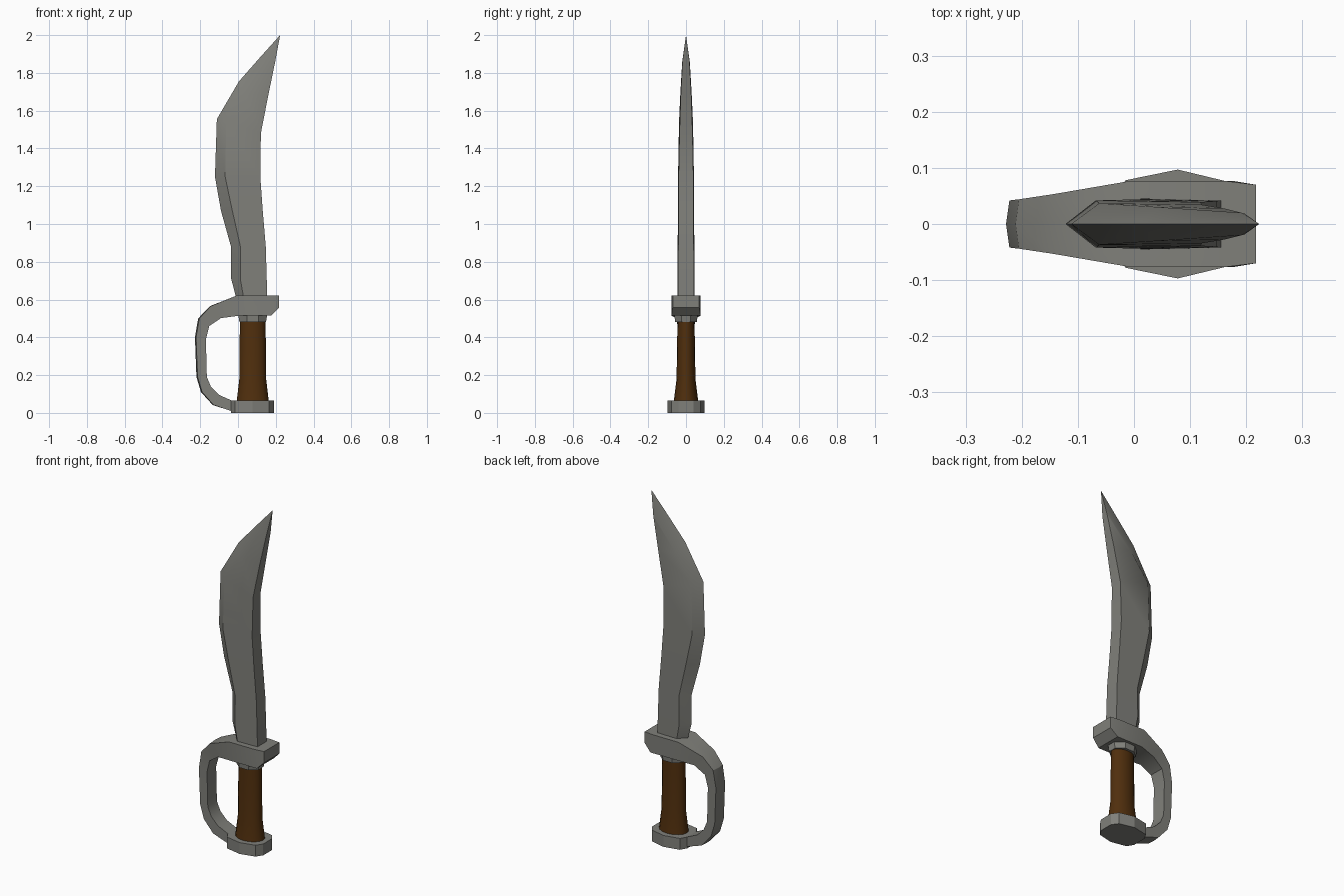
import bpy, bmesh, math

if "Cube" in bpy.data.objects:
    bpy.data.objects.remove(bpy.data.objects["Cube"], do_unlink=True)


def material(name, rgb):
    m = bpy.data.materials.new(name)
    m.use_nodes = True
    m.diffuse_color = (*rgb, 1)
    bsdf = next(n for n in m.node_tree.nodes if n.type == "BSDF_PRINCIPLED")
    bsdf.inputs["Base Color"].default_value = (*rgb, 1)
    return m


steel = material("grey steel", (0.215, 0.215, 0.195))
leather = material("brown leather", (0.08, 0.028, 0.004))


def loft(name, rings, mat, angle=30):
    """Skin a list of equal-length rings and cap both ends."""
    bm = bmesh.new()
    loops = [[bm.verts.new(p) for p in ring] for ring in rings]
    n = len(loops[0])
    for a, b in zip(loops, loops[1:]):
        for i in range(n):
            j = (i + 1) % n
            bm.faces.new((a[i], a[j], b[j], b[i]))
    bm.faces.new(loops[0])
    bm.faces.new(loops[-1])
    bmesh.ops.remove_doubles(bm, verts=bm.verts, dist=0.0005)
    bmesh.ops.recalc_face_normals(bm, faces=bm.faces)
    mesh = bpy.data.meshes.new(name)
    bm.to_mesh(mesh)
    bm.free()
    mesh.materials.append(mat)
    obj = bpy.data.objects.new(name, mesh)
    bpy.context.collection.objects.link(obj)
    bpy.ops.object.select_all(action="DESELECT")
    obj.select_set(True)
    bpy.context.view_layer.objects.active = obj
    bpy.ops.object.shade_smooth_by_angle(angle=math.radians(angle))
    return obj


# Blade: cutting edge, bevel line and flat spine (x, z), then half thickness
blade_rows = [
    ((-0.01, 0.61), (0.03, 0.61), (0.155, 0.61), 0.045),
    ((-0.036, 0.71), (0.012, 0.71), (0.152, 0.71), 0.045),
    ((-0.037, 0.88), (0.013, 0.88), (0.147, 0.88), 0.044),
    ((-0.09, 1.07), (-0.03, 1.07), (0.131, 1.07), 0.043),
    ((-0.122, 1.25), (-0.068, 1.25), (0.118, 1.25), 0.042),
    ((-0.112, 1.555), (-0.062, 1.54), (0.121, 1.48), 0.037),
    ((0.005, 1.755), (0.045, 1.69), (0.16, 1.68), 0.030),
    ((0.115, 1.88), (0.192, 1.86), (0.197, 1.86), 0.020),
    ((0.223, 2.0), (0.223, 2.0), (0.223, 2.0), 0.0),
]
loft("blade", [[(e[0], 0, e[1]), (b[0], h, b[1]), (s[0], h * 0.93, s[1]),
                (s[0], -h * 0.93, s[1]), (b[0], -h, b[1])]
               for e, b, s, h in blade_rows], steel)

# Guard and knuckle bow: outer point, inner point (x, z), half width, ridge bulge
guard_rows = [
    ((0.217, 0.622), (0.217, 0.557), 0.070, 0.0),
    ((0.16, 0.622), (0.175, 0.515), 0.077, 0.0),
    ((-0.005, 0.622), (0.01, 0.515), 0.077, 0.0),
    ((-0.145, 0.565), (-0.09, 0.502), 0.053, 0.004),
    ((-0.205, 0.50), (-0.152, 0.46), 0.044, 0.006),
    ((-0.222, 0.40), (-0.17, 0.39), 0.042, 0.006),
    ((-0.214, 0.19), (-0.165, 0.19), 0.042, 0.006),
    ((-0.19, 0.11), (-0.143, 0.138), 0.042, 0.006),
    ((-0.13, 0.042), (-0.10, 0.095), 0.042, 0.004),
    ((-0.03, 0.008), (-0.03, 0.064), 0.042, 0.0),
]
rings = []
for o, i, w, bulge in guard_rows:
    rings.append([(o[0], -w, o[1]), (o[0] - bulge, 0, o[1]), (o[0], w, o[1]),
                  (i[0], w, i[1]), (i[0], -w, i[1])])
loft("guard", rings, steel)

# Grip and collar are stacks of ellipses around the handle axis
AXIS = 0.078


def ellipse(rx, ry, z, sides, turn=0.0):
    angles = [math.tau * (k + turn) / sides for k in range(sides)]
    return [(AXIS + rx * math.cos(a), ry * math.sin(a), z) for a in angles]


loft("grip", [ellipse(rx, ry, z, 16) for rx, ry, z in
              ((0.085, 0.065, 0.06), (0.071, 0.05, 0.18), (0.068, 0.045, 0.49))],
     leather, 40)
loft("collar", [ellipse(rx, ry, z, 8, 0.5) for rx, ry, z in
                ((0.076, 0.063, 0.48), (0.083, 0.066, 0.52))], steel)

# Pommel: faceted plate, mirrored front to back
half = [(-0.036, 0.042), (-0.015, 0.078), (0.078, 0.097), (0.165, 0.076), (0.19, 0.04)]
outline = half + [(x, -y) for x, y in reversed(half)]
loft("pommel", [[(x, y, z) for x, y in outline] for z in (0.0, 0.066)], steel, 10)
